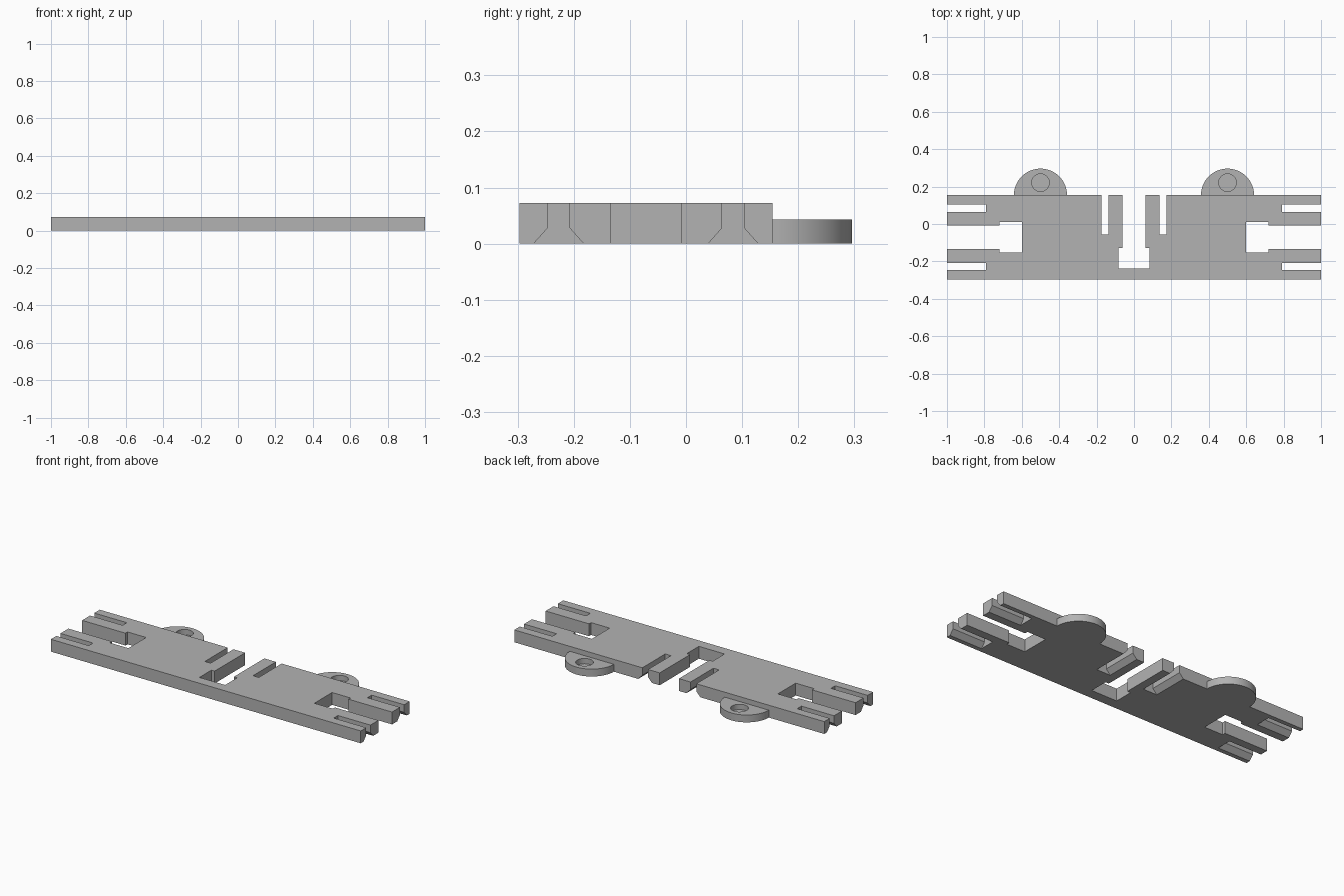
import bpy, bmesh, math

if "Cube" in bpy.data.objects:
    bpy.data.objects.remove(bpy.data.objects["Cube"])

H = 0.072          # plate thickness
EAR_H = 0.043      # ear thickness
YF, YB = -0.297, 0.154
YC = (YF + YB) / 2

grey = bpy.data.materials.new("grey plastic")
grey.diffuse_color = (0.45, 0.45, 0.45, 1)
grey.use_nodes = True
grey.node_tree.nodes["Principled BSDF"].inputs["Base Color"].default_value = grey.diffuse_color


def prism(name, pts, a, b, axis="Z"):
    """Extrude a closed 2D profile from a to b along an axis."""
    place = {"X": lambda p, t: (t, p[0], p[1]),
             "Y": lambda p, t: (p[0], t, p[1]),
             "Z": lambda p, t: (p[0], p[1], t)}[axis]
    bm = bmesh.new()
    face = bm.faces.new([bm.verts.new(place(p, a)) for p in pts])
    ext = bmesh.ops.extrude_face_region(bm, geom=[face])
    step = [b - a if c == axis else 0 for c in "XYZ"]
    bmesh.ops.translate(bm, vec=step, verts=[v for v in ext["geom"] if isinstance(v, bmesh.types.BMVert)])
    bmesh.ops.recalc_face_normals(bm, faces=bm.faces)
    mesh = bpy.data.meshes.new(name)
    bm.to_mesh(mesh)
    bm.free()
    mesh.materials.append(grey)
    ob = bpy.data.objects.new(name, mesh)
    bpy.context.collection.objects.link(ob)
    return ob


def cut(target, cutter):
    mod = target.modifiers.new("cut", "BOOLEAN")
    mod.operation, mod.solver, mod.object = "DIFFERENCE", "EXACT", cutter
    bpy.context.view_layer.objects.active = target
    bpy.ops.object.modifier_apply(modifier=mod.name)
    bpy.data.objects.remove(cutter)


def slot_profile(c, w=0.0195, flare=0.0445, z=0.028):
    """Straight slot that flares out towards the underside."""
    k = flare + (flare - w) * 0.01 / z
    return [(c - k, -0.01), (c + k, -0.01), (c + w, z), (c + w, 0.1), (c - w, 0.1), (c - w, z)]


def arc(cx, cy, r, n, a0, a1):
    return [(cx + r * math.cos(a0 + (a1 - a0) * i / n), cy + r * math.sin(a0 + (a1 - a0) * i / n))
            for i in range(n + 1)]


# Plate outline: right half with end notch and centre gap, then mirrored
half = [(1, YF), (1, YC - 0.063), (0.72, YC - 0.063), (0.72, YC - 0.082), (0.6, YC - 0.082),
        (0.6, YC + 0.082), (0.72, YC + 0.082), (0.72, YC + 0.063), (1, YC + 0.063), (1, YB),
        (0.062, YB), (0.062, -0.127), (0.083, -0.127), (0.083, -0.237)]
plate = prism("plate", half + [(-x, y) for x, y in reversed(half)], 0, H)

for s in (-1, 1):
    # Flared slots in the arm ends
    for dy in (-0.1555, 0.1555):
        cut(plate, prism("slot_cutter", slot_profile(YC + dy), s * 0.79, s * 1.05, "X"))
    # Flared slots beside the centre fingers
    cut(plate, prism("slot_cutter", slot_profile(s * 0.1555, 0.0185), -0.057, 0.25, "Y"))

    # Round mounting ear with a blind hole
    ear = prism("ear_right" if s > 0 else "ear_left", arc(s * 0.5, YB, 0.142, 48, 0, math.pi), 0, EAR_H)
    cut(ear, prism("hole_cutter", arc(s * 0.5, 0.221, 0.047, 40, 0, 2 * math.pi)[:-1], 0.012, 0.1))
    bpy.ops.object.select_all(action="DESELECT")
    ear.select_set(True)
    bpy.context.view_layer.objects.active = ear
    bpy.ops.object.shade_smooth_by_angle(angle=math.radians(30))
